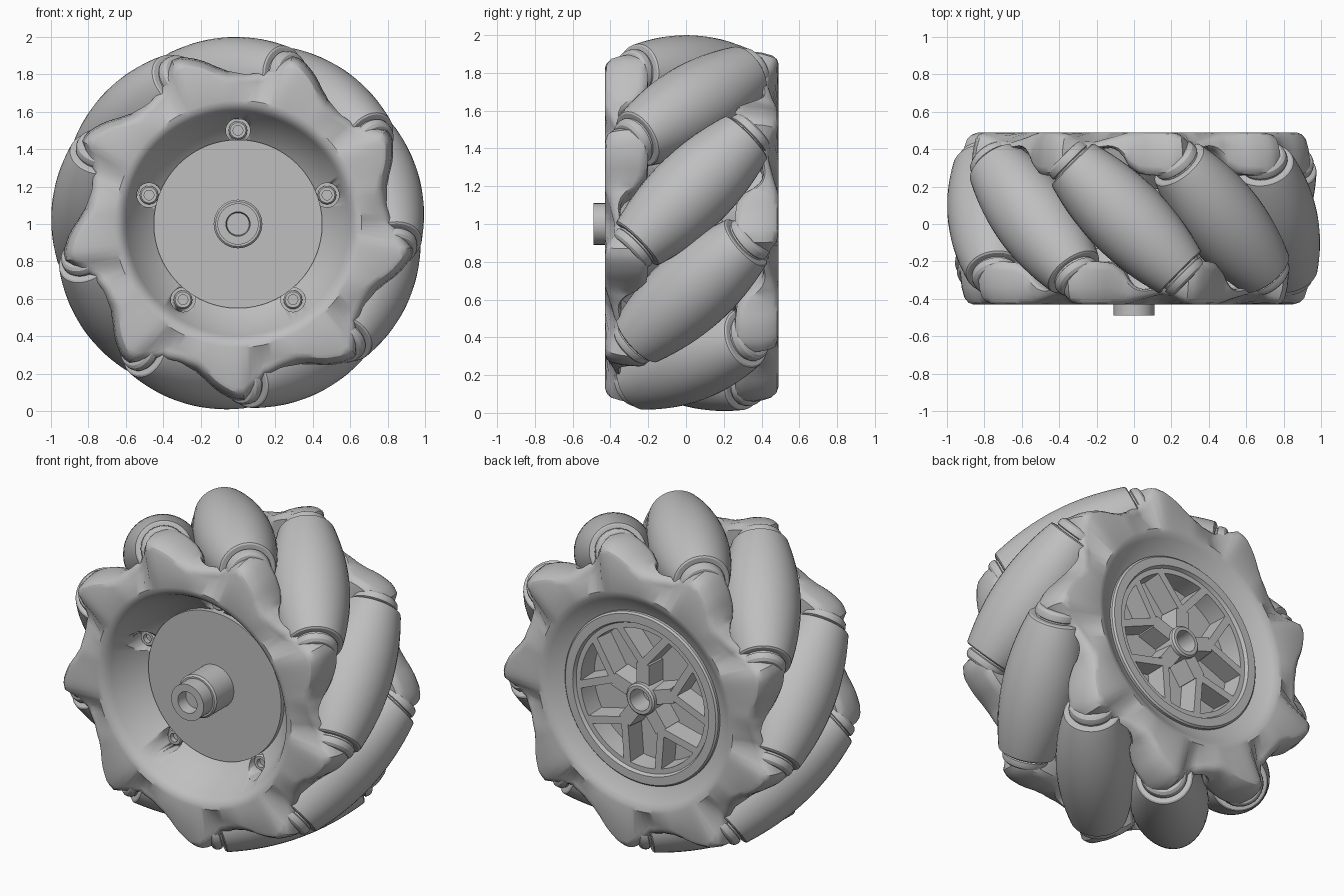
import bpy
import bmesh
from math import sin, cos, pi, radians, sqrt
from mathutils import Matrix, Vector

cube = bpy.data.objects.get("Cube")
if cube:
    bpy.data.objects.remove(cube, do_unlink=True)

grey = bpy.data.materials.new("plain grey")
grey.use_nodes = True
COLOR = (0.52, 0.52, 0.52, 1)
grey.diffuse_color = COLOR
grey.node_tree.nodes["Principled BSDF"].inputs["Base Color"].default_value = COLOR

COUNT = 9            # rollers round the wheel
STEP = 360 / COUNT
MID = 0.03           # middle plane between the two side plates
ROLLER_ANGLE = 13
LOBE_ANGLE = -10
# wheel frame: local z runs along the axle towards the back
WHEEL = Matrix.Translation((0, 0, 1)) @ Matrix.Rotation(-pi / 2, 4, "X")


def finish(name, bm, smooth=30):
    bmesh.ops.recalc_face_normals(bm, faces=bm.faces)
    mesh = bpy.data.meshes.new(name)
    bm.to_mesh(mesh)
    bm.free()
    mesh.materials.append(grey)
    mesh.shade_smooth()
    mesh.set_sharp_from_angle(angle=radians(smooth))
    obj = bpy.data.objects.new(name, mesh)
    bpy.context.collection.objects.link(obj)
    return obj


def loft(bm, rings, close=False):
    """Join rings of points; cap the ends or close the loop."""
    rows = [[bm.verts.new(p) for p in ring] for ring in rings]
    n = len(rows[0])
    pairs = list(zip(rows, rows[1:]))
    if close:
        pairs.append((rows[-1], rows[0]))
    else:
        bm.faces.new(rows[0])
        bm.faces.new(rows[-1])
    for a, b in pairs:
        for i in range(n):
            j = (i + 1) % n
            bm.faces.new((a[i], a[j], b[j], b[i]))


def lathe(name, profile, matrix=WHEEL, segs=64, close=False):
    bm = bmesh.new()
    loft(bm, [[matrix @ Vector((r * cos(2 * pi * i / segs), r * sin(2 * pi * i / segs), h))
               for i in range(segs)] for r, h in profile], close)
    return finish(name, bm)


def polar(angle, r, y):
    a = radians(angle)
    return Vector((r * cos(a), y, 1 + r * sin(a)))


# Side plates: lobe rule gives (offset, outer radius, outside face, inside face)
KEYS = [(-16, 0.82, -0.43, -0.25), (-12, 0.85, -0.43, -0.21), (-7, 0.9, -0.43, -0.2),
        (-1, 0.945, -0.43, -0.2), (2, 0.945, -0.42, -0.24), (6, 0.885, -0.385, -0.3),
        (10, 0.82, -0.38, -0.34), (17, 0.8, -0.405, -0.35), (21, 0.81, -0.42, -0.32),
        (24, 0.82, -0.43, -0.25)]


def lobe(offset):
    for a, b in zip(KEYS, KEYS[1:]):
        if a[0] <= offset <= b[0]:
            t = (offset - a[0]) / (b[0] - a[0])
            return [p + (q - p) * t for p, q in zip(a[1:], b[1:])]


def side_plate(name, bowl, turn=None):
    bm = bmesh.new()
    rings = []
    for i in range(COUNT * 20):
        offset = (i % 20) * 2 - 16
        R, front, inner = lobe(offset)
        thick = inner - front
        angle = LOBE_ANGLE + offset + STEP * (i // 20)
        section = [(0.45, -0.13), (0.55, -0.13), (0.62, inner), (R - 0.03, inner),
                   (R - 0.008, inner - 0.08 * thick), (R, inner - 0.2 * thick),
                   (R - 0.01, front + 0.4 * thick), (R - 0.025, front + 0.15 * thick),
                   (R - 0.045, front + 0.04 * thick), (R - 0.07, front), (0.66, -0.43)]
        rings.append([polar(angle, r, y) for r, y in section + bowl])
    loft(bm, rings, close=True)
    if turn:
        bm.transform(turn)
    return finish(name, bm, 32)


front_plate = side_plate("front_plate", [(0.635, -0.425), (0.61, -0.405), (0.595, -0.38),
                                         (0.53, -0.26), (0.45, -0.195)])
# The back plate is the front one turned over about a roller's radial line
centre = Matrix.Translation((0, MID, 1))
radial = polar(ROLLER_ANGLE, 1, 0) - Vector((0, 0, 1))
side_plate("back_plate", [(0.635, -0.425), (0.61, -0.41), (0.53, -0.355), (0.45, -0.34)],
           centre @ Matrix.Rotation(pi, 4, radial) @ centre.inverted())

# Core drum and motor disc with its shaft
lathe("core_drum", [(0.54, -0.14), (0.54, 0.2)])
lathe("front_disc", [(0.45, -0.225), (0.45, -0.14)], segs=96)
lathe("axle_collar", [(0.13, -0.22), (0.13, -0.39), (0.12, -0.4)], segs=32)
lathe("axle_tip", [(0.11, -0.39), (0.11, -0.49), (0.065, -0.49), (0.06, -0.42),
                   (0.001, -0.42)], segs=32)

# Screws sunk in round pockets of the front bowl
for k in range(5):
    spot = Matrix.Translation(polar(90 + 72 * k, 0.5, 0)) @ Matrix.Rotation(-pi / 2, 4, "X")
    cutter = lathe(f"screw_pocket_cutter_{k}", [(0.065, -0.5), (0.065, -0.16)], spot, 24)
    cutter.hide_render = True
    cutter.hide_set(True)
    cut = front_plate.modifiers.new("screw_pocket", "BOOLEAN")
    cut.operation = "DIFFERENCE"
    cut.solver = "EXACT"
    cut.object = cutter
    lathe(f"screw_{k}", [(0.05, -0.15), (0.05, -0.19), (0.042, -0.2), (0.026, -0.2),
                         (0.026, -0.17), (0.001, -0.17)], spot, 24)

# Barrel rollers, tilted so that together they touch one cylinder
AXIS_R = 0.78
HALF = 0.395
body = []
for i in range(17):
    s = HALF * (i / 8 - 1)
    body.append((1.0 - sqrt(AXIS_R ** 2 + s * s * 0.5) - 0.06 * s * s, s))
end_r = body[0][0]
cap = [(0.085, 0.475), (0.11, 0.472), (0.124, 0.46), (0.13, 0.44), (0.13, 0.425),
       (0.122, 0.42), (0.122, 0.41), (end_r - 0.012, 0.41), (end_r - 0.003, 0.404)]
profile = [(r, -s) for r, s in cap] + body + cap[::-1]
for k in range(COUNT):
    angle = ROLLER_ANGLE + STEP * k
    a = radians(angle)
    tangent = Vector((-sin(a), 0, cos(a)))
    axis = (tangent + Vector((0, 1, 0))).normalized()
    place = Matrix.Translation(polar(angle, AXIS_R, MID)) @ axis.to_track_quat("Z", "Y").to_matrix().to_4x4()
    lathe(f"roller_{k}", profile, place, 40)

# Spoked hub in the back bowl
lathe("hub_floor", [(0.47, 0.19), (0.47, 0.3)])
lathe("hub_ring", [(0.52, 0.27), (0.52, 0.43), (0.51, 0.44), (0.46, 0.44), (0.45, 0.42),
                   (0.42, 0.42), (0.41, 0.27)], segs=96, close=True)
lathe("hub_boss", [(0.1, 0.28), (0.095, 0.44), (0.085, 0.45), (0.065, 0.45),
                   (0.06, 0.33), (0.001, 0.33)], segs=32)


def bar(bm, start, end, width):
    """Spoke bar with sloping sides, wider at the floor."""
    side = (end - start).cross(Vector((0, 1, 0))).normalized() * width / 2
    rings = []
    for p in (start, end):
        low, high = p + Vector((0, 0.28, 0)), p + Vector((0, 0.42, 0))
        rings.append([low - side * 1.3, low + side * 1.3, high + side, high - side])
    loft(bm, rings)


for k in range(5):
    angle = 90 + 72 * k
    bm = bmesh.new()
    fork = polar(angle, 0.21, 0)
    bar(bm, polar(angle, 0.08, 0), fork, 0.085)
    for sign in (-1, 1):
        bar(bm, fork, polar(angle + sign * 22, 0.43, 0), 0.045)
    finish(f"hub_spoke_{k}", bm)
